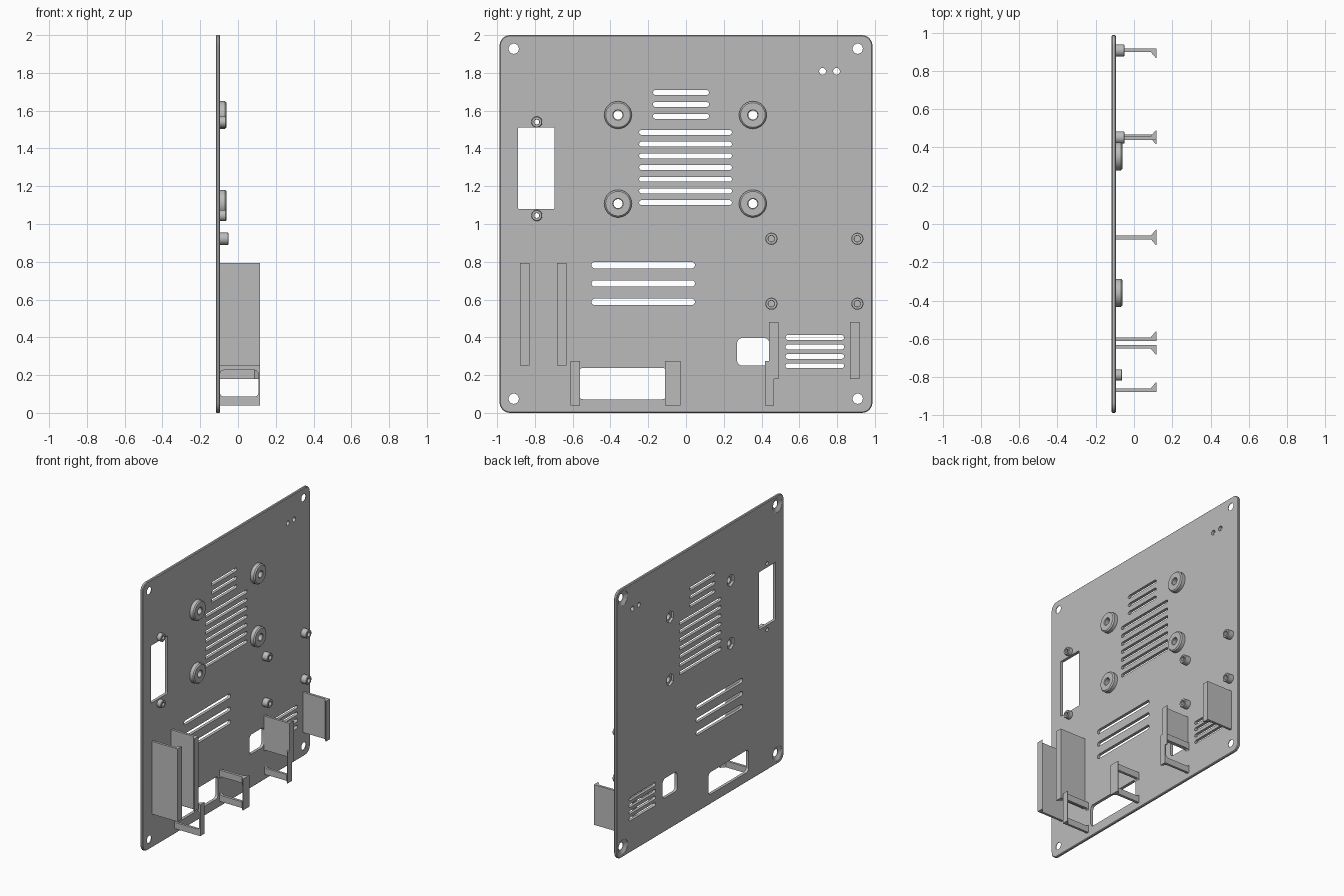
import bpy, bmesh
from math import sin, cos, pi

cube = bpy.data.objects.get("Cube")
if cube:
    bpy.data.objects.remove(cube, do_unlink=True)

grey = bpy.data.materials.new("plain_grey")
grey.use_nodes = True
grey.diffuse_color = (0.5, 0.5, 0.5, 1)
grey.node_tree.nodes["Principled BSDF"].inputs["Base Color"].default_value = (0.5, 0.5, 0.5, 1)

BACK, FACE, TIP = -0.117, -0.095, 0.117


def circle(y, z, r, n=32, turn=0):
    return [(y + r * cos(2 * pi * i / n + turn), z + r * sin(2 * pi * i / n + turn)) for i in range(n)]


def rounded(a0, a1, b0, b1, r, n=6):
    pts = []
    for k, (a, b) in enumerate([(a1 - r, b1 - r), (a0 + r, b1 - r), (a0 + r, b0 + r), (a1 - r, b0 + r)]):
        for i in range(n + 1):
            t = (k + i / n) * pi / 2
            pts.append((a + r * cos(t), b + r * sin(t)))
    return pts


def slot(y0, y1, z, h):
    return rounded(y0, y1, z - h / 2, z + h / 2, h * 0.49)


def loft(bm, sections, axis):
    """Closed solid through matching outlines given as (outline, height)."""
    rows = []
    for pts, h in sections:
        row = []
        for a, b in pts:
            co = [a, b]
            co.insert(axis, h)
            row.append(bm.verts.new(co))
        rows.append(row)
    for lo, hi in zip(rows, rows[1:]):
        n = len(lo)
        for i in range(n):
            bm.faces.new((lo[i], lo[(i + 1) % n], hi[(i + 1) % n], hi[i]))
    bm.faces.new(rows[0])
    bm.faces.new(rows[-1])


def ring(bm, y, z, profile, n=40):
    """Revolve a closed (radius, x) profile around an axis along x."""
    rows = [[bm.verts.new((x, *p)) for p in circle(y, z, r, n)] for r, x in profile]
    for lo, hi in zip(rows, rows[1:] + rows[:1]):
        for i in range(n):
            bm.faces.new((lo[i], lo[(i + 1) % n], hi[(i + 1) % n], hi[i]))


def finish(name, bm):
    bmesh.ops.recalc_face_normals(bm, faces=bm.faces)
    mesh = bpy.data.meshes.new(name)
    bm.to_mesh(mesh)
    bm.free()
    mesh.materials.append(grey)
    ob = bpy.data.objects.new(name, mesh)
    bpy.context.collection.objects.link(ob)
    return ob


def activate(ob):
    bpy.ops.object.select_all(action='DESELECT')
    ob.select_set(True)
    bpy.context.view_layer.objects.active = ob


def cut(ob, cutter):
    cutter.hide_render = True
    mod = ob.modifiers.new("cut", 'BOOLEAN')
    mod.operation, mod.solver, mod.object = 'DIFFERENCE', 'EXACT', cutter
    activate(ob)
    bpy.ops.object.modifier_apply(modifier=mod.name)


def smooth(ob):
    activate(ob)
    bpy.ops.object.shade_smooth_by_angle(angle=0.5)


# Panel with slightly chamfered rim
W, C = 0.987, 0.005
outer = rounded(-W, W, 0, 2, 0.055)
inner = rounded(-W + C, W - C, C, 2 - C, 0.05)
bm = bmesh.new()
loft(bm, [(inner, BACK), (outer, BACK + C), (outer, FACE - C), (inner, FACE)], 0)
panel = finish("panel", bm)

# Openings in the panel
openings = [rounded(-0.89, -0.695, 1.08, 1.51, 0.006),
            rounded(-0.57, -0.1, 0.072, 0.238, 0.025),
            rounded(0.27, 0.442, 0.25, 0.397, 0.03),
            circle(0.723, 1.808, 0.018), circle(0.797, 1.808, 0.018)]
openings += [slot(-0.175, 0.122, 1.57 + 0.063 * i, 0.026) for i in range(3)]
openings += [slot(-0.248, 0.243, 1.113 + 0.062 * i, 0.026) for i in range(7)]
openings += [slot(-0.5, 0.047, 0.588 + 0.097 * i, 0.034) for i in range(3)]
openings += [slot(0.527, 0.837, 0.249 + 0.05 * i, 0.025) for i in range(4)]

mounts = [(y, z) for y in (-0.36, 0.354) for z in (1.108, 1.577)]
small_mounts = [(-0.79, 1.045), (-0.79, 1.54)]
posts = [(y, z) for y in (0.452, 0.907) for z in (0.578, 0.922)]
openings += [circle(y, z, 0.045, 6, pi / 6) for y, z in mounts]
openings += [circle(y, z, 0.014) for y, z in small_mounts]

bm = bmesh.new()
for outline in openings:
    loft(bm, [(outline, BACK - 0.02), (outline, FACE + 0.02)], 0)
# Countersunk corner screw holes
for y in (-0.912, 0.909):
    for z in (0.075, 1.928):
        loft(bm, [(circle(y, z, r), x) for r, x in
                  ((0.055, BACK - 0.02), (0.055, BACK + 0.002), (0.027, FACE - 0.004), (0.027, FACE + 0.02))], 0)
cutter = finish("panel_cutter", bm)
cut(panel, cutter)
bpy.data.objects.remove(cutter, do_unlink=True)
smooth(panel)


# Round mounts standing on the panel
def mount_set(name, places, r, hole, top, c):
    for i, (y, z) in enumerate(places):
        bm = bmesh.new()
        ring(bm, y, z, [(hole, FACE - 0.004), (r, FACE - 0.004), (r, top - c), (r - c, top),
                        (hole + c / 2, top), (hole, top - c / 2)])
        smooth(finish(f"{name}_{i + 1}", bm))


mount_set("large_mount", mounts, 0.073, 0.024, -0.06, 0.008)
mount_set("small_mount", small_mounts, 0.029, 0.013, -0.062, 0.003)
mount_set("post", posts, 0.032, 0.016, -0.05, 0.003)


# Snap-fit walls with a barb flaring at the free end
def snap_wall(name, y, d, z0, z1):
    pts = [(FACE - 0.004, 0), (FACE - 0.004, 0.018), (0.087, 0.018), (TIP - 0.003, 0.05), (TIP, 0.05), (TIP, 0)]
    outline = [(x, y + d * v) for x, v in pts]
    bm = bmesh.new()
    loft(bm, [(outline, z0), (outline, z1)], 2)
    return finish(name, bm)


snap_wall("tall_clip_right", -0.878, 1, 0.25, 0.793)
snap_wall("tall_clip_left", -0.633, -1, 0.25, 0.793)
snap_wall("short_clip_left", 0.918, -1, 0.18, 0.48)
windowed = [snap_wall("short_clip_right", 0.44, 1, 0.18, 0.48)]
for i, (y, d) in enumerate([(-0.611, 1), (-0.06, -1), (-0.08, 1), (0.467, -1)]):
    windowed.append(snap_wall(f"low_bracket_{i + 1}", y, d, 0.04, 0.274))

# Window through the low brackets
bm = bmesh.new()
window = rounded(FACE, 0.108, 0.087, 0.226, 0.02)
loft(bm, [(window, -0.8), (window, 0.6)], 1)
cutter = finish("window_cutter", bm)
for ob in windowed:
    cut(ob, cutter)
bpy.data.objects.remove(cutter, do_unlink=True)
